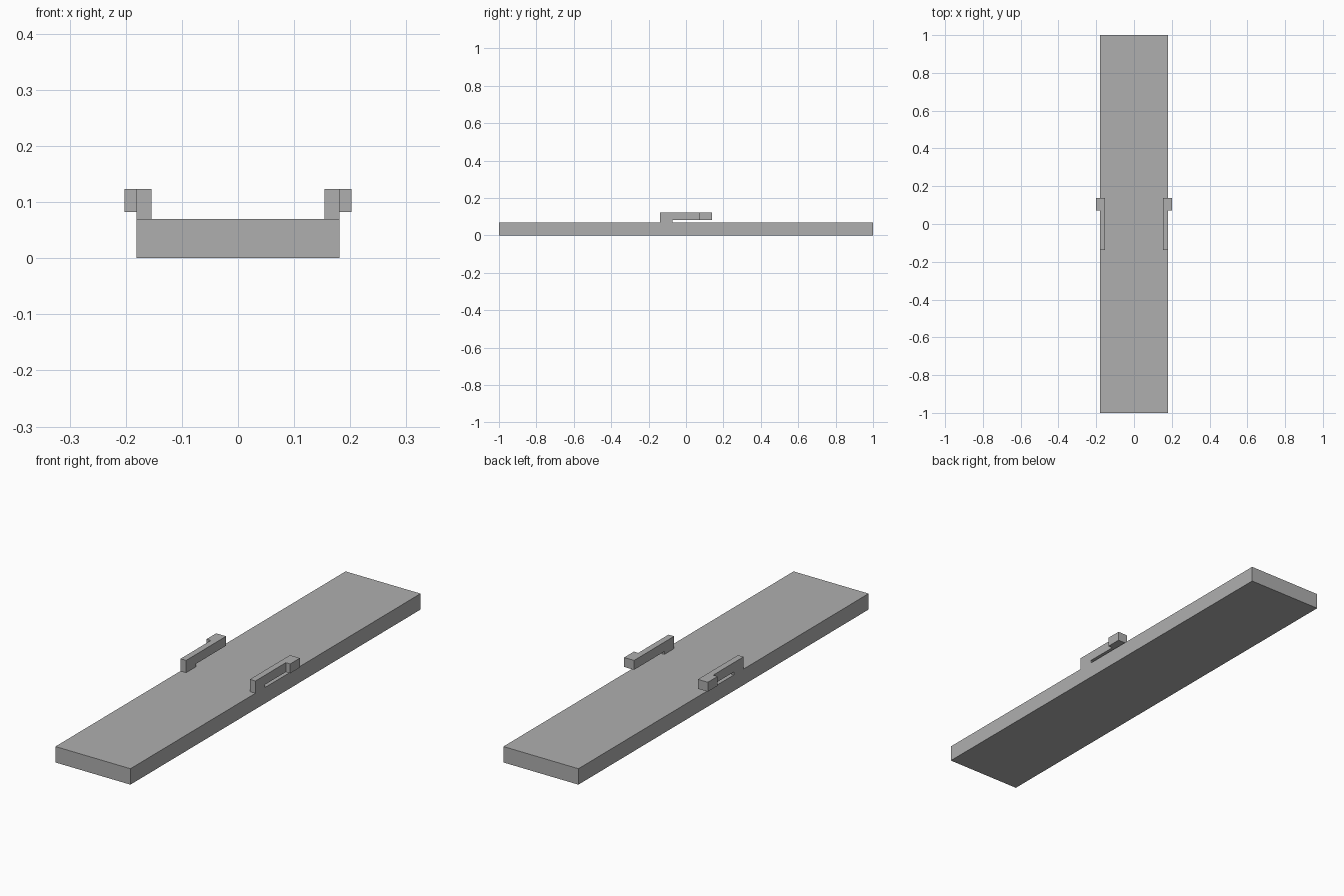
import bpy
import bmesh

cube = bpy.data.objects.get("Cube")
if cube:
    bpy.data.objects.remove(cube, do_unlink=True)

# Single matte grey
grey = bpy.data.materials.new("mid grey")
grey.use_nodes = True
colour = (0.43, 0.43, 0.43, 1)
grey.diffuse_color = colour
grey.node_tree.nodes["Principled BSDF"].inputs["Base Color"].default_value = colour

HALF_WIDTH = 0.181
DECK_TOP = 0.0695
CLIP_LOW, CLIP_TOP = 0.082, 0.123
CLIP_END, STEP = 0.138, 0.071


def extrude_profile(name, profile, x0, x1):
    """Extrude a (y, z) outline along x from x0 to x1."""
    bm = bmesh.new()
    face = bm.faces.new([bm.verts.new((x0, y, z)) for y, z in profile])
    out = bmesh.ops.extrude_face_region(bm, geom=[face])
    moved = [v for v in out["geom"] if isinstance(v, bmesh.types.BMVert)]
    bmesh.ops.translate(bm, verts=moved, vec=(x1 - x0, 0, 0))
    bmesh.ops.recalc_face_normals(bm, faces=bm.faces)
    mesh = bpy.data.meshes.new(name)
    bm.to_mesh(mesh)
    bm.free()
    mesh.materials.append(grey)
    obj = bpy.data.objects.new(name, mesh)
    bpy.context.collection.objects.link(obj)
    return obj


def rectangle(y0, y1, z0, z1):
    return [(y0, z0), (y1, z0), (y1, z1), (y0, z1)]


# Flat plank
extrude_profile("plank", rectangle(-1, 1, 0, DECK_TOP), -HALF_WIDTH, HALF_WIDTH)

# Raised arm with a foot at its front end
arm_outline = [(-CLIP_END, DECK_TOP), (-STEP, DECK_TOP), (-STEP, CLIP_LOW),
               (CLIP_END, CLIP_LOW), (CLIP_END, CLIP_TOP), (-CLIP_END, CLIP_TOP)]

for side, s in (("left", 1), ("right", -1)):
    extrude_profile(side + "_clip_arm", arm_outline, s * 0.154, s * HALF_WIDTH)
    # Outward tab at the rear end of the arm
    extrude_profile(side + "_clip_tab", rectangle(STEP, CLIP_END, CLIP_LOW, CLIP_TOP),
                    s * HALF_WIDTH, s * 0.202)
